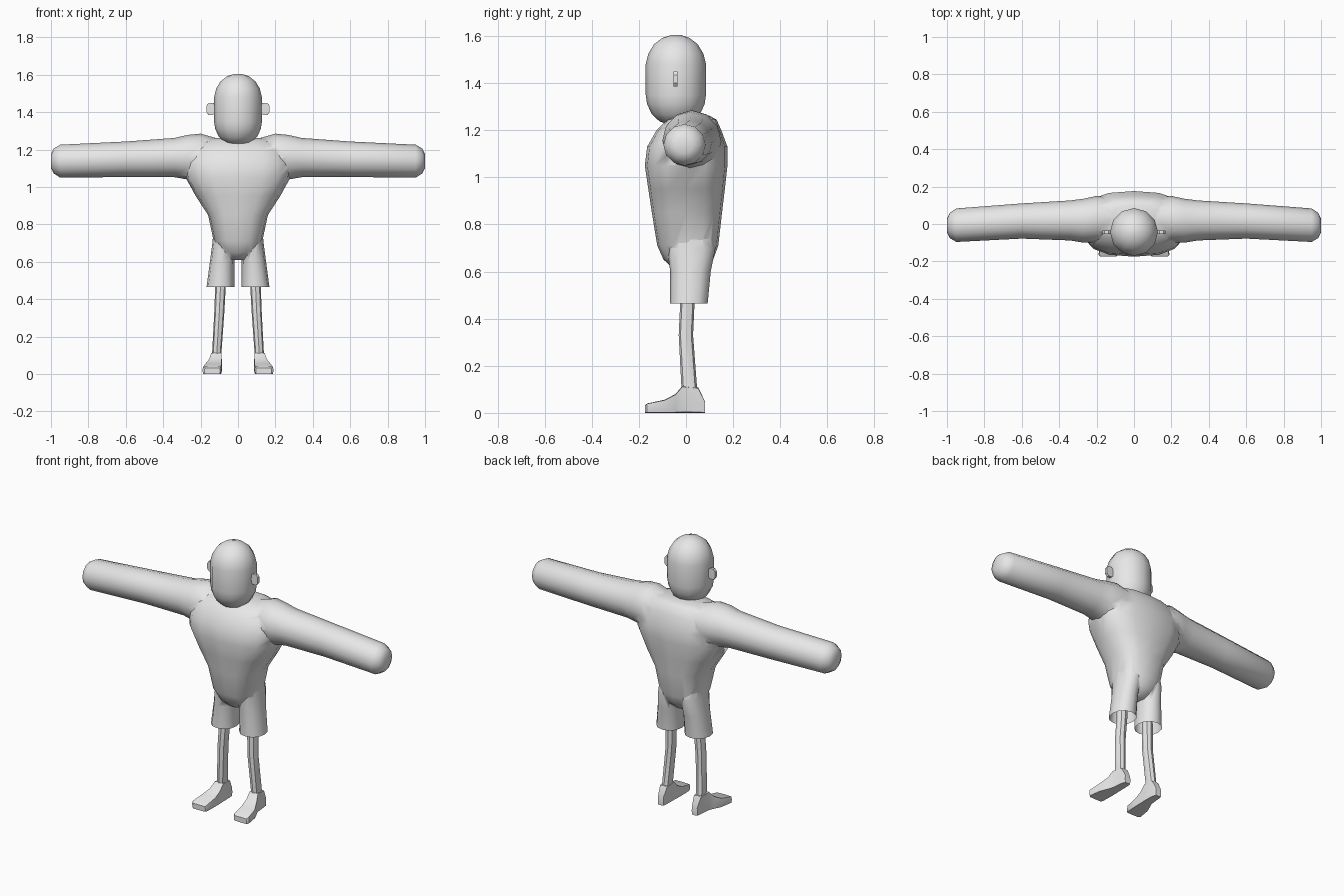
import bpy, bmesh, math
from mathutils import Vector

grey = bpy.data.materials.new("plain_grey")
grey.diffuse_color = (0.8, 0.8, 0.8, 1)


def finish(ob, angle):
    bpy.ops.object.select_all(action='DESELECT')
    ob.select_set(True)
    bpy.context.view_layer.objects.active = ob
    bpy.ops.object.shade_smooth_by_angle(angle=math.radians(angle))


def loft(name, rings, axis, n=12, p=2.0, side=1, angle=60):
    """Skin super-ellipse rings (t, a0, a1, b0, b1) placed along an axis."""
    bm = bmesh.new()
    loops = []
    for t, a0, a1, b0, b1 in rings:
        loop = []
        for i in range(n):
            ang = 2 * math.pi * i / n
            c, s = math.cos(ang), math.sin(ang)
            c = math.copysign(abs(c) ** (2 / p), c) if abs(c) > 1e-6 else 0
            s = math.copysign(abs(s) ** (2 / p), s) if abs(s) > 1e-6 else 0
            a = (a0 + a1) / 2 + c * (a1 - a0) / 2
            b = (b0 + b1) / 2 + s * (b1 - b0) / 2
            co = {'X': (t, a, b), 'Y': (a, t, b), 'Z': (a, b, t)}[axis]
            loop.append(bm.verts.new((co[0] * side, co[1], co[2])))
        loops.append(loop)
    for l0, l1 in zip(loops, loops[1:]):
        for i in range(n):
            j = (i + 1) % n
            bm.faces.new((l0[i], l0[j], l1[j], l1[i]))
    bm.faces.new(loops[0])
    bm.faces.new(loops[-1])
    bmesh.ops.recalc_face_normals(bm, faces=bm.faces)
    me = bpy.data.meshes.new(name)
    bm.to_mesh(me)
    bm.free()
    me.materials.append(grey)
    ob = bpy.data.objects.new(name, me)
    bpy.context.collection.objects.link(ob)
    finish(ob, angle)
    return ob


# Torso, tapering from broad chest to rounded crotch
body = loft("body", [
    (0.61, -0.04, 0.04, -0.05, 0.07),
    (0.65, -0.09, 0.09, -0.095, 0.115),
    (0.71, -0.13, 0.13, -0.122, 0.137),
    (0.85, -0.16, 0.16, -0.145, 0.153),
    (0.95, -0.225, 0.225, -0.16, 0.165),
    (1.05, -0.28, 0.28, -0.175, 0.176),
    (1.13, -0.285, 0.285, -0.165, 0.176),
    (1.20, -0.26, 0.26, -0.125, 0.15),
    (1.245, -0.20, 0.20, -0.08, 0.13),
    (1.262, -0.12, 0.12, -0.03, 0.10)], 'Z', 16, 2.6)

# Both arms as one tube running through the shoulders
half = [(0.12, -0.08, 0.14, 1.06, 1.262),
        (0.20, -0.10, 0.15, 1.02, 1.285),
        (0.27, -0.10, 0.135, 1.04, 1.278),
        (0.34, -0.088, 0.126, 1.052, 1.262),
        (0.60, -0.078, 0.11, 1.053, 1.243),
        (0.95, -0.096, 0.083, 1.05, 1.226),
        (0.985, -0.075, 0.06, 1.072, 1.205),
        (1.00, -0.045, 0.03, 1.10, 1.175)]
arms = loft("arms", [(-r[0],) + r[1:] for r in reversed(half)] + half, 'X', 12)

# Shorts legs
shorts = [loft("shorts_leg", [
    (0.465, 0.02, 0.168, -0.067, 0.092),
    (0.60, 0.02, 0.15, -0.067, 0.105),
    (0.70, 0.008, 0.137, -0.08, 0.125),
    (0.78, 0.02, 0.13, -0.07, 0.11)], 'Z', 12, 2.2, s) for s in (1, -1)]

# Fuse torso, arms and shorts into one skin
bpy.context.view_layer.objects.active = body
for part in [arms] + shorts:
    mod = body.modifiers.new("fuse", 'BOOLEAN')
    mod.operation = 'UNION'
    mod.solver = 'EXACT'
    mod.object = part
    bpy.ops.object.modifier_apply(modifier=mod.name)
    bpy.data.objects.remove(part)

# Open the shorts hems
bm = bmesh.new()
bm.from_mesh(body.data)
hems = [f for f in bm.faces if all(v.co.z < 0.47 for v in f.verts)]
bmesh.ops.delete(bm, geom=hems, context='FACES')
bm.to_mesh(body.data)
bm.free()
finish(body, 65)

# Head: a rounded capsule
head = []
for z, r in ((1.225, 0.035), (1.238, 0.07), (1.268, 0.102), (1.31, 0.122),
             (1.35, 0.128), (1.48, 0.128), (1.525, 0.117), (1.565, 0.093),
             (1.592, 0.058), (1.605, 0.018)):
    head.append((z, -r, r, -0.043 - r, -0.043 + r))
loft("head", head, 'Z', 12)

for s in (1, -1):
    # Ear: thin six-sided plate
    loft("ear", [(0.118, -0.053, -0.035, 1.40, 1.435),
                 (0.135, -0.053, -0.035, 1.385, 1.45),
                 (0.157, -0.053, -0.035, 1.385, 1.45),
                 (0.168, -0.053, -0.035, 1.40, 1.435)], 'X', 8, 20, s, 30)
    # Thin bare shin
    loft("shin", [(0.56, 0.065, 0.12, -0.025, 0.035),
                  (0.46, 0.066, 0.122, -0.025, 0.036),
                  (0.33, 0.073, 0.127, -0.031, 0.03),
                  (0.12, 0.088, 0.138, -0.02, 0.046),
                  (0.07, 0.088, 0.138, -0.02, 0.055)], 'Z', 8, 2.4, s, 30)
    # Foot, turned slightly outward, heel to toe
    loft("foot", [(0.08, 0.094, 0.132, 0, 0.05),
                  (0.052, 0.088, 0.138, 0, 0.108),
                  (-0.015, 0.086, 0.145, 0, 0.115),
                  (-0.045, 0.086, 0.158, 0, 0.08),
                  (-0.09, 0.085, 0.178, 0, 0.056),
                  (-0.165, 0.088, 0.19, 0, 0.04),
                  (-0.175, 0.095, 0.18, 0, 0.032)], 'Y', 8, 10, s, 40)
